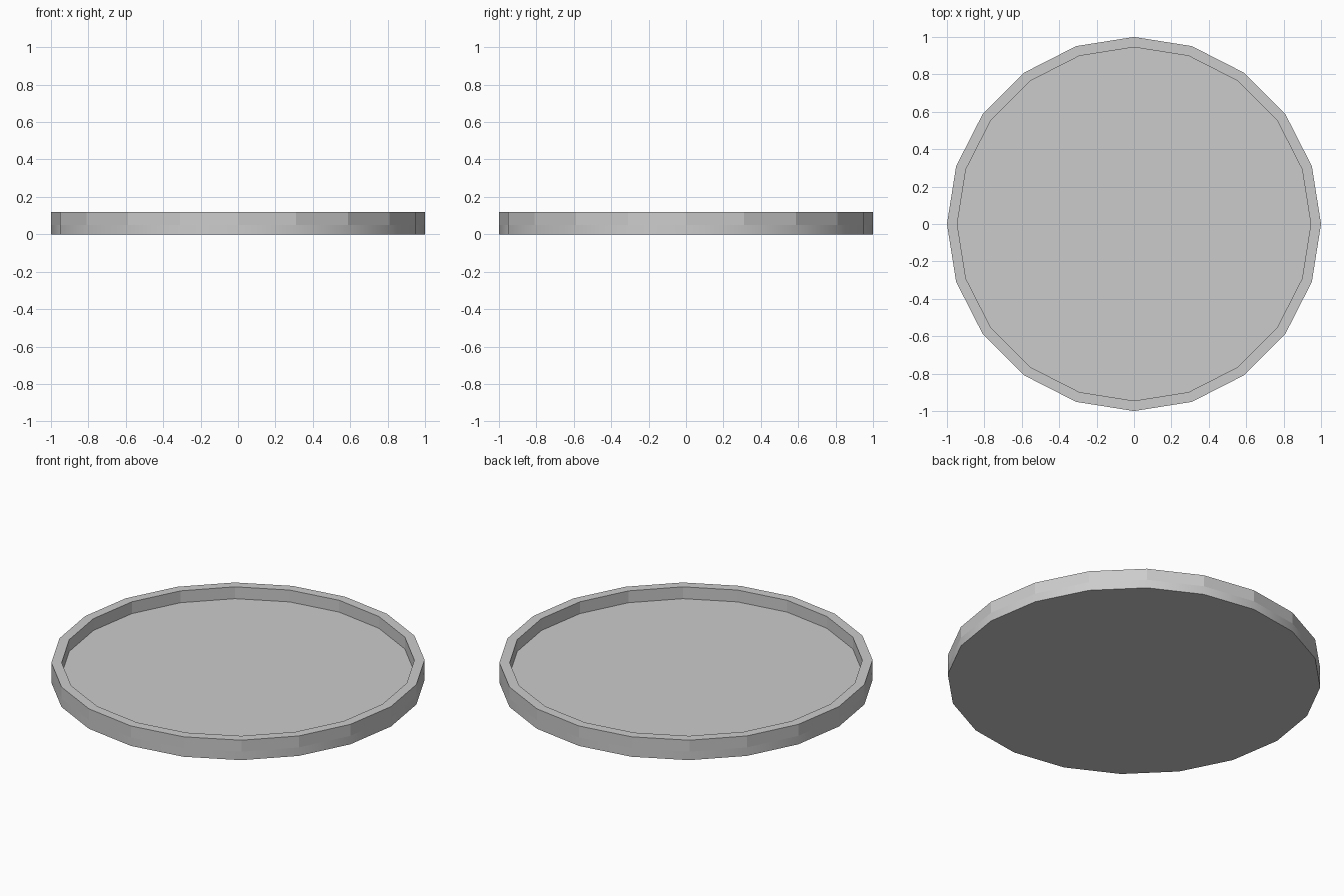
import bpy, bmesh
from math import cos, sin, tau

if "Cube" in bpy.data.objects:
    bpy.data.objects.remove(bpy.data.objects["Cube"])

SIDES = 20
# Outline from the underside, up the outer wall, over the rim, down to the floor
PROFILE = [(1.0, 0.0), (1.0, 0.05), (1.0, 0.118), (0.945, 0.118), (0.945, 0.048)]

bm = bmesh.new()
rings = [[bm.verts.new((r * cos(tau * i / SIDES), r * sin(tau * i / SIDES), z))
          for i in range(SIDES)] for r, z in PROFILE]

# Outer wall, rim and inner wall; the low base band is softly shaded
for k, (a, b) in enumerate(zip(rings, rings[1:])):
    for i in range(SIDES):
        j = (i + 1) % SIDES
        face = bm.faces.new((a[i], a[j], b[j], b[i]))
        face.smooth = k == 0

# Underside and tray floor
bm.faces.new(rings[0][::-1])
bm.faces.new(rings[-1])

mesh = bpy.data.meshes.new("round_tray")
bm.to_mesh(mesh)
bm.free()
tray = bpy.data.objects.new("round_tray", mesh)
bpy.context.collection.objects.link(tray)
